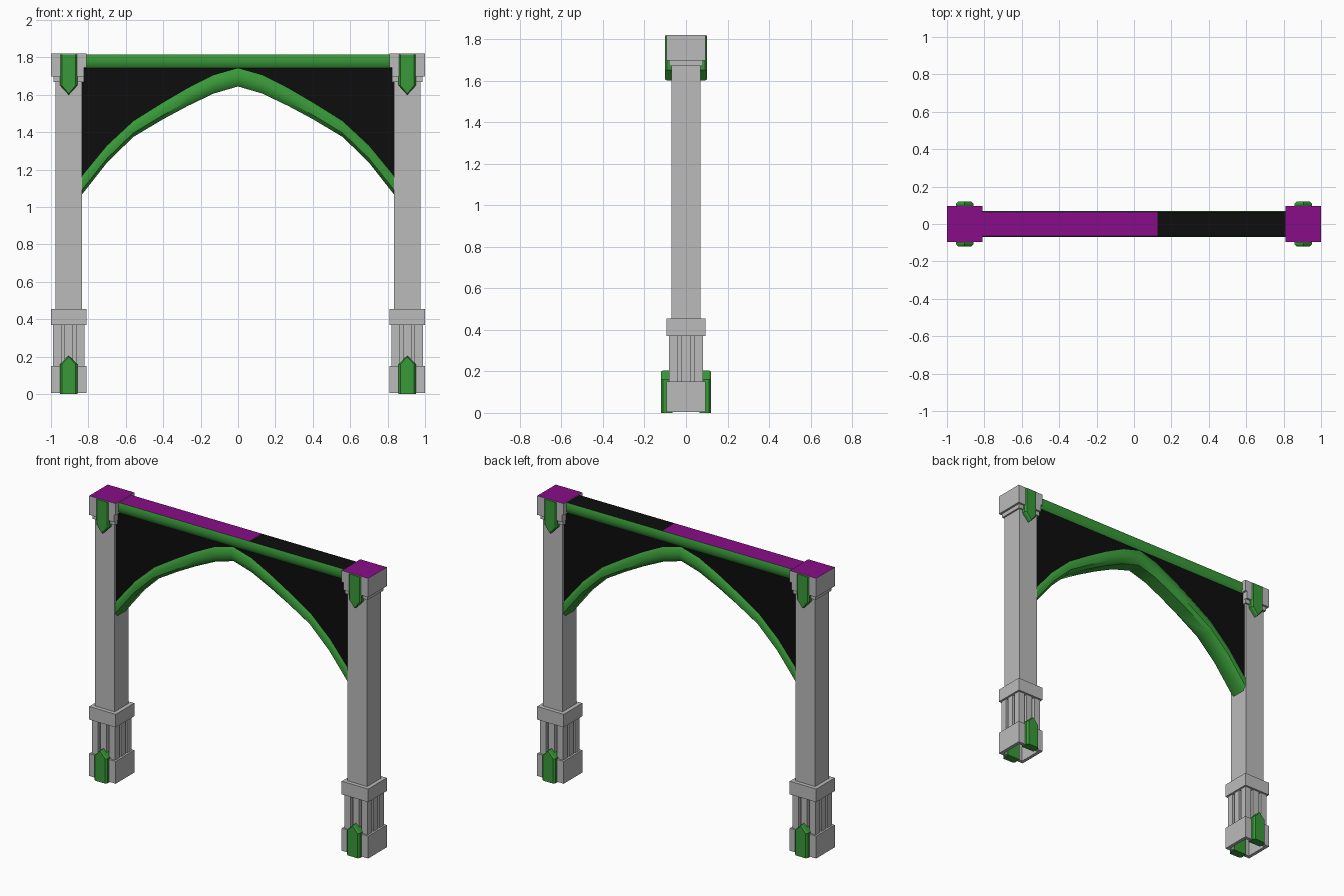
import bpy, bmesh
from mathutils import Vector

cube = bpy.data.objects.get("Cube")
if cube:
    bpy.data.objects.remove(cube, do_unlink=True)


def material(name, rgb):
    m = bpy.data.materials.new(name)
    m.use_nodes = True
    m.diffuse_color = (*rgb, 1)
    m.node_tree.nodes["Principled BSDF"].inputs["Base Color"].default_value = (*rgb, 1)
    return m


STONE = material("grey stone", (0.5, 0.5, 0.5))
GREEN = material("green trim", (0.04, 0.32, 0.04))
BLACK = material("black panel", (0.004, 0.004, 0.004))
PURPLE = material("purple top", (0.25, 0.004, 0.25))


def finish(name, bm, mats, smooth=False):
    bmesh.ops.recalc_face_normals(bm, faces=bm.faces)
    mesh = bpy.data.meshes.new(name)
    bm.to_mesh(mesh)
    bm.free()
    for m in mats:
        mesh.materials.append(m)
    ob = bpy.data.objects.new(name, mesh)
    bpy.context.collection.objects.link(ob)
    if smooth:
        bpy.ops.object.select_all(action="DESELECT")
        ob.select_set(True)
        bpy.context.view_layer.objects.active = ob
        bpy.ops.object.shade_smooth_by_angle(angle=0.7)
    return ob


def loft(name, rings, mats, smooth=False):
    """Skin a row of equal closed rings and cap both ends."""
    bm = bmesh.new()
    rows = [[bm.verts.new(p) for p in ring] for ring in rings]
    n = len(rows[0])
    for a, b in zip(rows, rows[1:]):
        for i in range(n):
            bm.faces.new((a[i], a[(i + 1) % n], b[(i + 1) % n], b[i]))
    bm.faces.new(rows[0])
    bm.faces.new(rows[-1])
    return finish(name, bm, mats, smooth)


def box(name, x, y, z, mats, hollow=False):
    bm = bmesh.new()
    bmesh.ops.create_cube(bm, size=1)
    for v in bm.verts:
        v.co = Vector([lo + (c + 0.5) * (hi - lo) for c, (lo, hi) in zip(v.co, (x, y, z))])
    if hollow:
        bm.normal_update()
        bottom = min(bm.faces, key=lambda f: f.normal.z)
        bmesh.ops.inset_region(bm, faces=[bottom], thickness=0.03)
        out = bmesh.ops.extrude_face_region(bm, geom=[bottom])["geom"]
        bmesh.ops.delete(bm, geom=[bottom], context="FACES_ONLY")
        bmesh.ops.translate(bm, vec=(0, 0, 0.12), verts=[g for g in out if isinstance(g, bmesh.types.BMVert)])
    return finish(name, bm, mats)


def paint_top(ob, index):
    for f in ob.data.polygons:
        if f.normal.z > 0.9:
            f.material_index = index


CX = 0.905


def block(name, half, z, mats=(STONE,), **kw):
    return box(name, (s * CX - half, s * CX + half), (-half, half), z, mats, **kw)


def bracket(name, s, side, reach, shoulder, tip, end):
    """Pointed green plate with a chamfered front."""
    def ring(depth, half, inset):
        flat = [(-half, end), (half, end), (half, shoulder), (0, tip - inset), (-half, shoulder)]
        return [(s * CX + u, side * depth, z) for u, z in flat]
    lean = 0.006 if tip > shoulder else -0.006
    loft(name, [ring(0.065, 0.046, 0), ring(reach - 0.01, 0.046, 0), ring(reach, 0.036, lean)], [GREEN])


# Fluted pedestal outline: one side with two grooves, turned four times
H, D = 0.083, 0.022
edge = [(-H, -H), (-0.04, -H), (-0.04, D - H), (-0.022, D - H), (-0.022, -H),
        (0.022, -H), (0.022, D - H), (0.04, D - H), (0.04, -H)]
flutes = []
for turn in range(4):
    flutes += edge
    edge = [(-v, u) for u, v in edge]

# Columns
for s, label in ((1, "left"), (-1, "right")):
    block(label + "_base", 0.095, (0.005, 0.15), hollow=True)
    loft(label + "_fluted_pedestal",
         [[(s * CX + u, v, z) for u, v in flutes] for z in (0.14, 0.38)], [STONE])
    block(label + "_collar", 0.095, (0.37, 0.455))
    block(label + "_shaft", 0.07, (0.45, 1.68))
    block(label + "_capital_step", 0.081, (1.67, 1.70))
    box(label + "_capital_lower", sorted((s * 0.823, s)), (-0.095, 0.095), (1.697, 1.745), [STONE])
    paint_top(block(label + "_capital", 0.095, (1.745, 1.82), (STONE, PURPLE)), 1)
    for side, face in ((-1, "front"), (1, "back")):
        bracket(f"{label}_{face}_base_bracket", s, side, 0.12, 0.16, 0.205, 0)
        bracket(f"{label}_{face}_capital_bracket", s, side, 0.102, 1.65, 1.60, 1.816)

# Arch: x, underside height and upper height, mirrored across the middle
half_arch = [(0.84, 1.06, 1.16), (0.70, 1.238, 1.33), (0.56, 1.375, 1.46), (0.40, 1.47, 1.56),
             (0.27, 1.54, 1.635), (0.13, 1.607, 1.705), (0, 1.645, 1.742)]
arch = [(-x, a, b) for x, a, b in half_arch] + half_arch[-2::-1]
section = [(0.055, 1), (0.064, 0.85), (0.068, 0.55), (0.066, 0.25), (0.045, 0)]
section += [(-y, t) for y, t in reversed(section)]
loft("arch_rib", [[(x, y, a + t * (b - a)) for y, t in section] for x, a, b in arch], [GREEN], True)

# Spandrel panel between arch and beam
loft("spandrel_panel", [[(x, y, z) for y, z in
     ((-0.055, b - 0.02), (0.055, b - 0.02), (0.055, 1.77), (-0.055, 1.77))] for x, a, b in arch], [BLACK])

# Top beam with rounded green sides and a two-colour top
roll = [(0.064, 1.815), (0.069, 1.80), (0.069, 1.775), (0.064, 1.755), (0.054, 1.743)]
roll += [(-y, z) for y, z in reversed(roll)]
beam = loft("top_beam", [[(x, y, z) for y, z in roll] for x in (-0.83, 0.125, 0.83)],
            [GREEN, BLACK, PURPLE], True)
for f in beam.data.polygons:
    if f.normal.z > 0.9:
        f.material_index = 1 if f.center.x > 0.125 else 2
